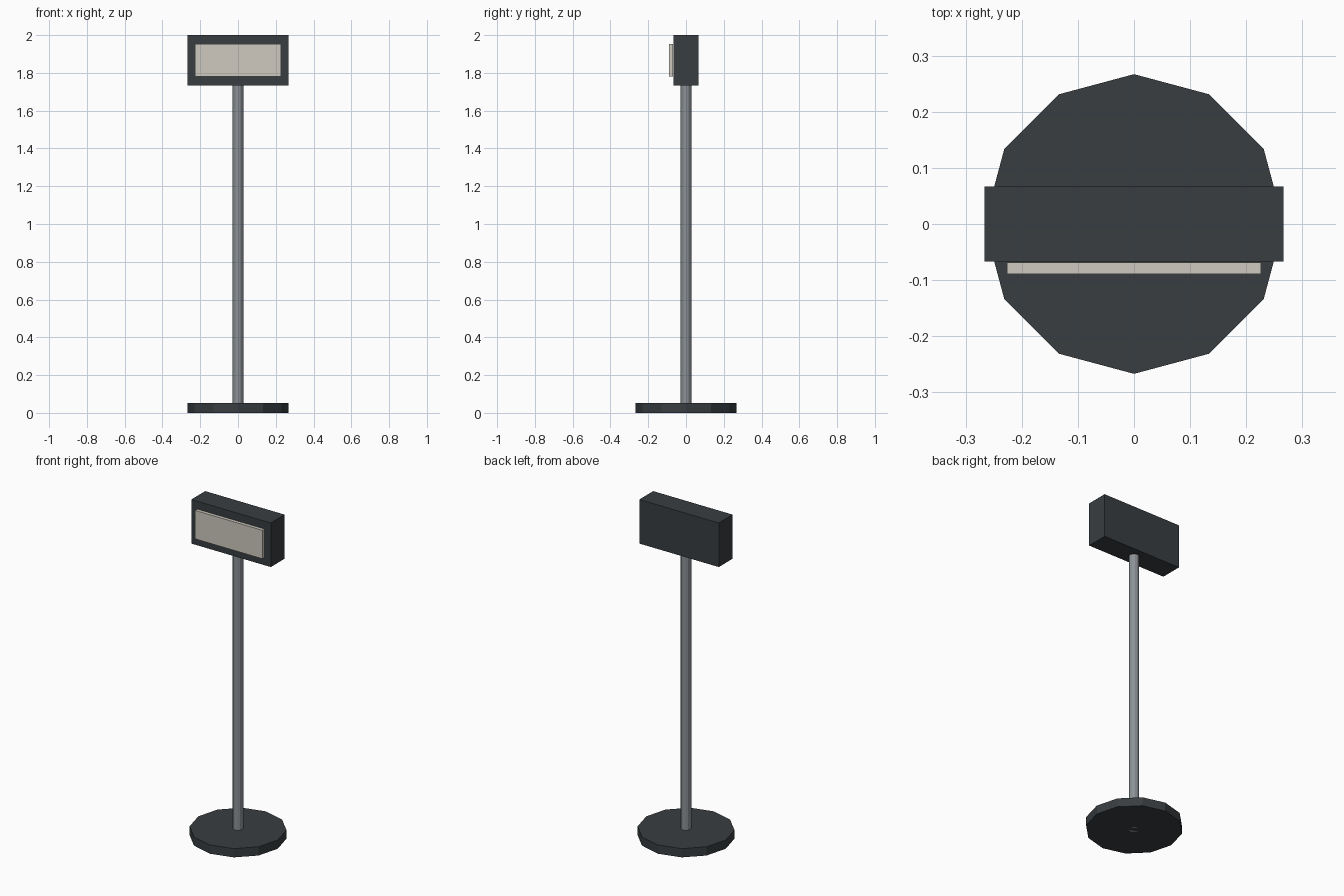
import bpy

if "Cube" in bpy.data.objects:
    bpy.data.objects.remove(bpy.data.objects["Cube"])


def material(name, rgb):
    m = bpy.data.materials.new(name)
    m.diffuse_color = (*rgb, 1)
    m.use_nodes = True
    m.node_tree.nodes["Principled BSDF"].inputs["Base Color"].default_value = m.diffuse_color
    return m


dark = material("dark_metal", (0.04, 0.047, 0.052))
steel = material("steel", (0.26, 0.28, 0.30))
cream = material("cream_panel", (0.62, 0.59, 0.52))


def cylinder(name, radius, z0, z1, sides, mat):
    bpy.ops.mesh.primitive_cylinder_add(vertices=sides, radius=radius,
                                        depth=z1 - z0, location=(0, 0, (z0 + z1) / 2))
    ob = bpy.context.object
    ob.name = name
    ob.data.materials.append(mat)
    return ob


def box(name, size, centre, mat):
    bpy.ops.mesh.primitive_cube_add(size=1, location=centre)
    ob = bpy.context.object
    ob.name = name
    ob.scale = size
    bpy.ops.object.transform_apply(location=False, rotation=False, scale=True)
    ob.data.materials.append(mat)
    return ob


# Twelve-sided floor plate
cylinder("base", 0.267, 0, 0.053, 12, dark)

# Upright post
cylinder("pole", 0.029, 0, 1.735, 12, steel)

# Sign housing and its raised front panel
box("head", (0.533, 0.133, 0.267), (0, 0, 1.8665), dark)
box("panel", (0.453, 0.02, 0.173), (0, -0.0787, 1.867), cream)
